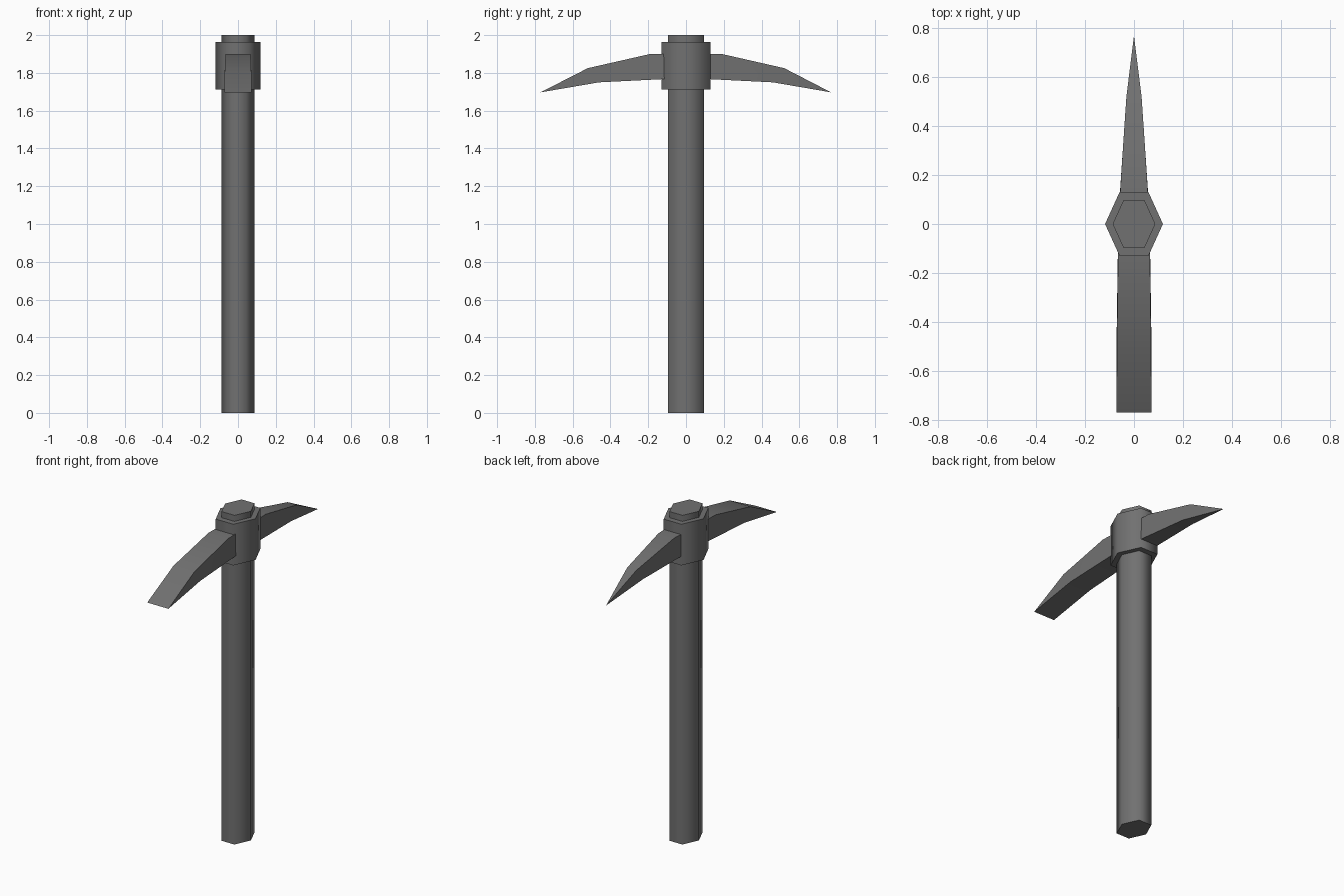
import bpy, bmesh
from math import radians

if "Cube" in bpy.data.objects:
    bpy.data.objects.remove(bpy.data.objects["Cube"])

# dark iron grey shared by all parts
dark = bpy.data.materials.new("dark_grey")
dark.diffuse_color = (0.165, 0.165, 0.165, 1)
dark.use_nodes = True
dark.node_tree.nodes["Principled BSDF"].inputs["Base Color"].default_value = dark.diffuse_color


def finish(name, bm):
    bmesh.ops.remove_doubles(bm, verts=bm.verts, dist=0.0005)
    bmesh.ops.recalc_face_normals(bm, faces=bm.faces)
    mesh = bpy.data.meshes.new(name)
    bm.to_mesh(mesh)
    bm.free()
    mesh.materials.append(dark)
    ob = bpy.data.objects.new(name, mesh)
    bpy.context.collection.objects.link(ob)
    bpy.ops.object.select_all(action='DESELECT')
    ob.select_set(True)
    bpy.context.view_layer.objects.active = ob
    bpy.ops.object.shade_smooth_by_angle(angle=radians(70))
    return ob


def loft(name, rings):
    """Skin a list of equal-length rings and cap both ends."""
    bm = bmesh.new()
    vs = [[bm.verts.new(p) for p in ring] for ring in rings]
    n = len(vs[0])
    for a, b in zip(vs, vs[1:]):
        for i in range(n):
            j = (i + 1) % n
            bm.faces.new((a[i], a[j], b[j], b[i]))
    bm.faces.new(vs[0])
    bm.faces.new(vs[-1])
    return finish(name, bm)


def hex_prism(name, rx, ry, z0, z1):
    outline = [(rx, 0), (rx / 2, ry), (-rx / 2, ry),
               (-rx, 0), (-rx / 2, -ry), (rx / 2, -ry)]
    return loft(name, [[(x, y, z) for x, y in outline] for z in (z0, z1)])


def blade(name, side, sections):
    """Sections: top y, top z, bottom y, bottom z, top half width, bottom half width."""
    return loft(name, [[(-wt, side * yt, zt), (wt, side * yt, zt),
                        (wb, side * yb, zb), (-wb, side * yb, zb)]
                       for yt, zt, yb, zb, wt, wb in sections])


# shaft and the socket around it
hex_prism("handle", 0.087, 0.096, 0, 2)
hex_prism("head_collar", 0.118, 0.13, 1.713, 1.963)

# pointed pick towards the back
blade("pick_point", 1, [
    (0.06, 1.90, 0.06, 1.768, 0.060, 0.060),
    (0.19, 1.90, 0.12, 1.767, 0.053, 0.058),
    (0.52, 1.825, 0.46, 1.75, 0.031, 0.035),
    (0.768, 1.697, 0.768, 1.697, 0.0002, 0.0002)])

# broad chisel blade towards the front
blade("chisel_blade", -1, [
    (0.06, 1.90, 0.06, 1.768, 0.063, 0.065),
    (0.19, 1.90, 0.12, 1.767, 0.066, 0.066),
    (0.52, 1.825, 0.46, 1.75, 0.070, 0.071),
    (0.770, 1.697, 0.770, 1.697, 0.071, 0.071)])
